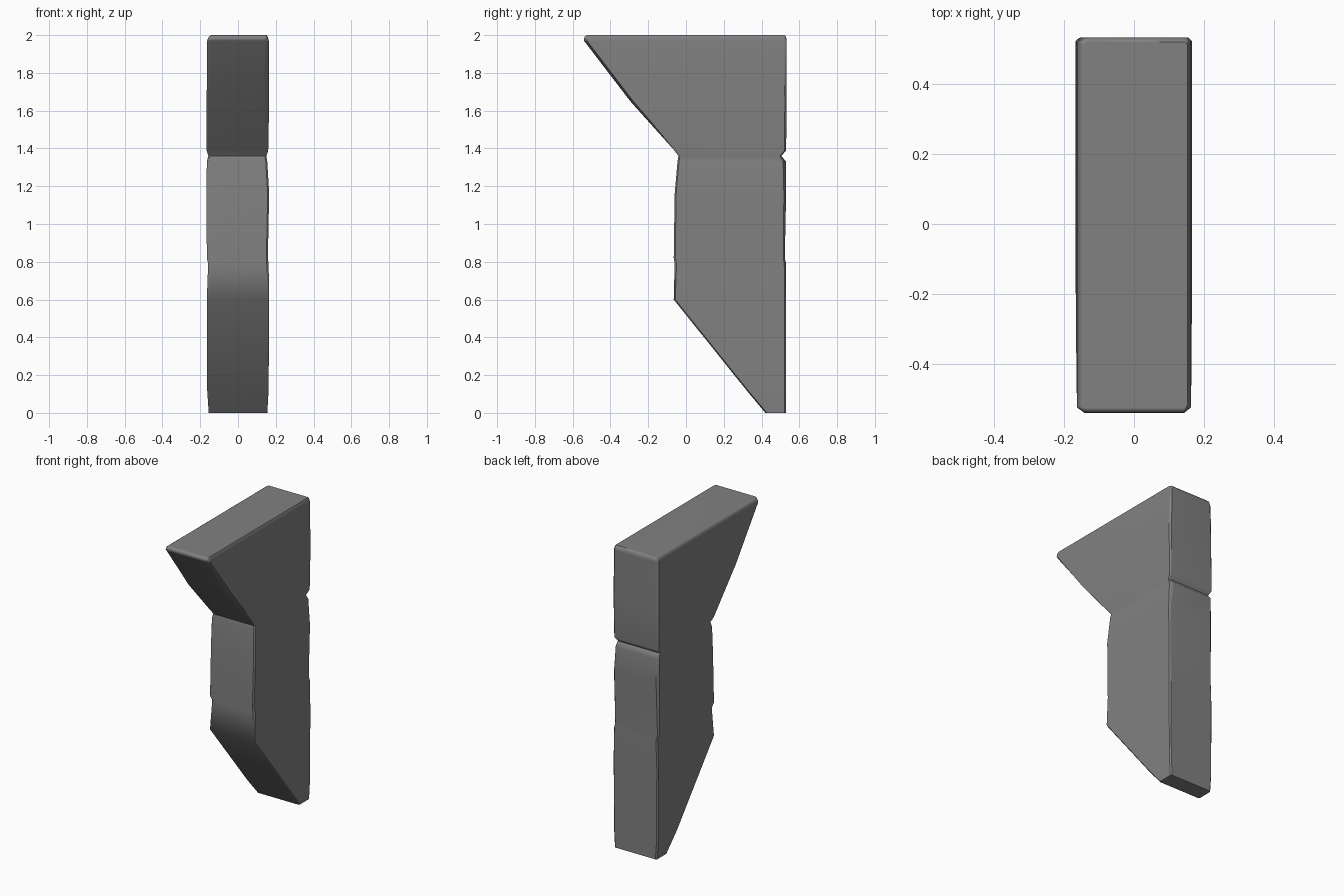
import bpy
import bmesh
import math

# Remove only the default cube
default_cube = bpy.data.objects.get("Cube")
if default_cube:
    bpy.data.objects.remove(default_cube, do_unlink=True)


def make_material(name, colour):
    material = bpy.data.materials.new(name)
    material.use_nodes = True
    material.diffuse_color = colour
    for node in material.node_tree.nodes:
        if node.type == "BSDF_PRINCIPLED":
            node.inputs["Base Color"].default_value = colour
    return material


def ring_points(front, back, right, left, chips):
    """Rectangle with a small chamfer of its own on each corner."""
    corners = [(right, front, 1, 1), (left, front, -1, 1),
               (left, back, -1, -1), (right, back, 1, -1)]
    points = []
    for index, (x, y, inward_x, inward_y) in enumerate(corners):
        chip = chips[index]
        on_side = (x, y + inward_y * min(chip, 0.016))
        on_end = (x + inward_x * chip, y)
        pair = [on_side, on_end]
        points += pair if index % 2 == 0 else pair[::-1]
    return points


def loft_rings(name, sections, chipped, material):
    mesh = bpy.data.meshes.new(name)
    bm = bmesh.new()
    rings = []
    for height, front, back, right, left in sections:
        chips = chipped.get(height, (0.008, 0.008, 0.008, 0.008))
        outline = ring_points(front, back, right, left, chips)
        rings.append([bm.verts.new((x, y, height)) for x, y in outline])
    for lower, upper in zip(rings, rings[1:]):
        count = len(lower)
        for i in range(count):
            j = (i + 1) % count
            bm.faces.new((lower[i], lower[j], upper[j], upper[i]))
    bm.faces.new(rings[0][::-1])
    bm.faces.new(rings[-1])
    bmesh.ops.recalc_face_normals(bm, faces=bm.faces)
    bm.to_mesh(mesh)
    bm.free()
    mesh.materials.append(material)
    obj = bpy.data.objects.new(name, mesh)
    bpy.context.collection.objects.link(obj)
    return obj


# Height, front, back, right side, left side of each section
sections = [
    (0.0, 0.42, 0.53, -0.155, 0.155),
    (0.12, 0.32, 0.53, -0.163, 0.162),
    (0.6, -0.065, 0.53, -0.165, 0.165),
    (0.79, -0.06, 0.53, -0.158, 0.162),
    (0.82, -0.065, 0.523, -0.165, 0.158),
    (1.16, -0.06, 0.53, -0.167, 0.165),
    (1.33, -0.045, 0.53, -0.165, 0.155),
    (1.36, -0.04, 0.505, -0.157, 0.15),
    (1.39, -0.062, 0.53, -0.167, 0.16),
    (1.65, -0.295, 0.533, -0.166, 0.165),
    (1.97, -0.54, 0.533, -0.163, 0.163),
    (1.99, -0.538, 0.53, -0.156, 0.158),
    (2.0, -0.525, 0.52, -0.143, 0.153),
]

# Worn corners: front right, front left, back left, back right
chipped = {
    0.79: (0.02, 0.01, 0.01, 0.008),
    1.16: (0.036, 0.008, 0.012, 0.015),
    1.33: (0.008, 0.008, 0.025, 0.015),
    1.65: (0.01, 0.04, 0.01, 0.014),
    1.97: (0.022, 0.02, 0.012, 0.02),
    1.99: (0.016, 0.016, 0.01, 0.016),
}

# Stone bracket
stone = make_material("grey stone", (0.22, 0.22, 0.22, 1.0))
bracket = loft_rings("stone_bracket", sections, chipped, stone)

# Smooth the soft folds, keep the broad faces flat
bpy.ops.object.select_all(action="DESELECT")
bracket.select_set(True)
bpy.context.view_layer.objects.active = bracket
bpy.ops.object.shade_smooth_by_angle(angle=math.radians(44))
weighted = bracket.modifiers.new("flat broad faces", "WEIGHTED_NORMAL")
weighted.keep_sharp = True
